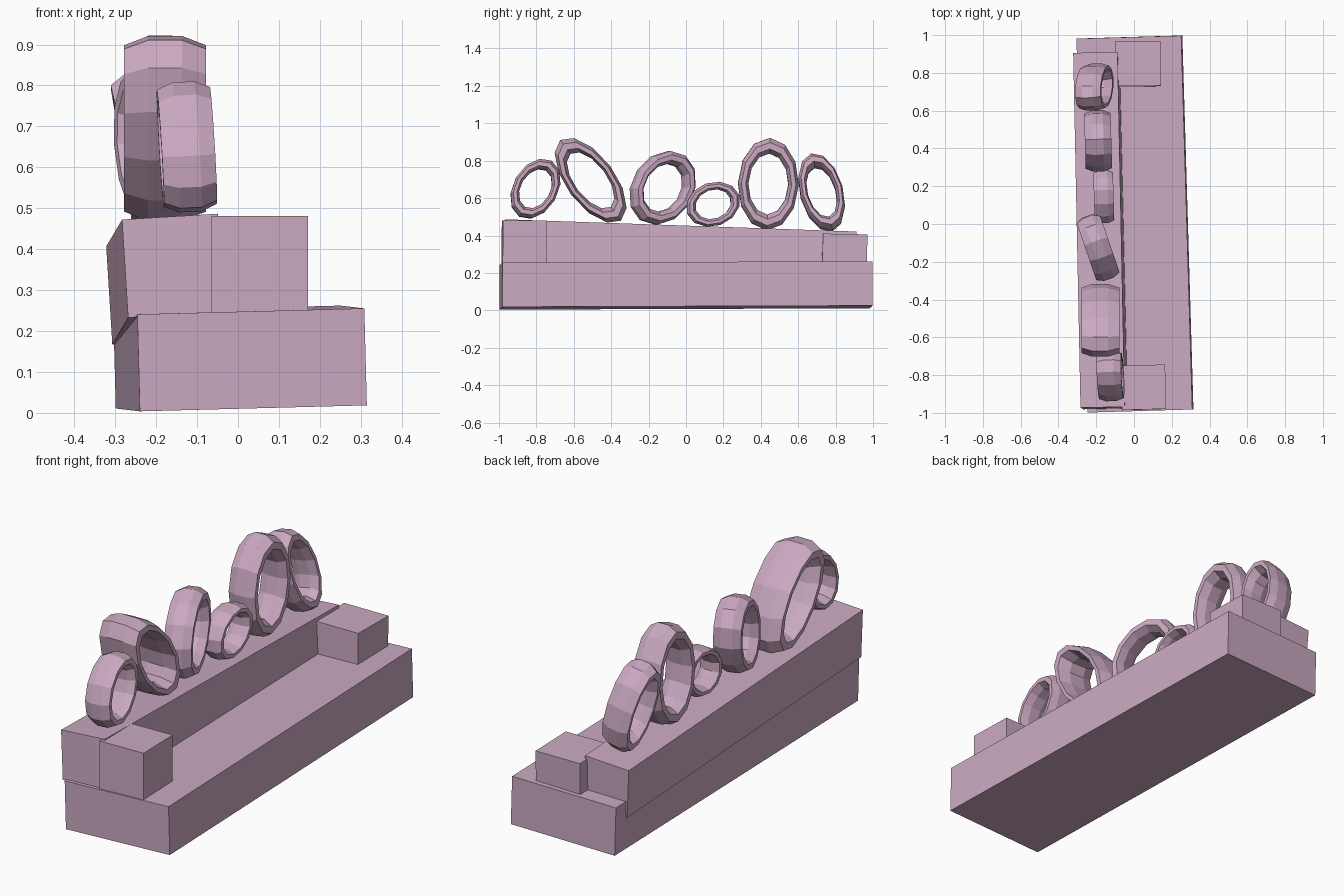
import bpy, bmesh
from math import radians, cos, sin, pi
from mathutils import Matrix, Euler

if "Cube" in bpy.data.objects:
    bpy.data.objects.remove(bpy.data.objects["Cube"])

mat = bpy.data.materials.new("mauve")
mat.diffuse_color = (0.6, 0.4, 0.54, 1)
mat.use_nodes = True
mat.node_tree.nodes["Principled BSDF"].inputs["Base Color"].default_value = mat.diffuse_color


def finish(name, bm, matrix):
    """Turn a bmesh into a flat-shaded object placed by a matrix."""
    bmesh.ops.recalc_face_normals(bm, faces=bm.faces)
    mesh = bpy.data.meshes.new(name)
    bm.to_mesh(mesh)
    bm.free()
    mesh.materials.append(mat)
    obj = bpy.data.objects.new(name, mesh)
    obj.matrix_world = matrix
    bpy.context.collection.objects.link(obj)
    return obj


def place(centre, degrees):
    return Matrix.Translation(centre) @ Euler([radians(d) for d in degrees]).to_matrix().to_4x4()


def block(name, centre, size, degrees):
    bm = bmesh.new()
    bmesh.ops.create_cube(bm, size=1)
    bmesh.ops.scale(bm, vec=size, verts=bm.verts)
    finish(name, bm, place(centre, degrees))


def cushion_ring(name, centre, long, short, half_width, lean, roll=0, yaw=1.7):
    """Oval ring standing in the yz plane: 12 segments, octagonal section."""
    segments, sides, tube = 12, 8, 0.17
    flat = cos(pi / sides)
    bm = bmesh.new()
    rows = []
    for i in range(segments):
        a = 2 * pi * i / segments
        row = []
        for j in range(sides):
            b = 2 * pi * (j + 0.5) / sides
            r = 1 - tube + tube * cos(b) / flat
            row.append(bm.verts.new((half_width * sin(b) / flat,
                                     short * r * sin(a), long * r * cos(a))))
        rows.append(row)
    for i in range(segments):
        p, q = rows[i], rows[(i + 1) % segments]
        for j in range(sides):
            k = (j + 1) % sides
            bm.faces.new((p[j], p[k], q[k], q[j]))
    # lean swings the top towards +y, then roll and yaw
    bmesh.ops.rotate(bm, verts=bm.verts, matrix=Matrix.Rotation(radians(-lean), 3, 'X'))
    finish(name, bm, place(centre, (0, roll, yaw)))


# Slightly skewed seat, backrest and two arms
block("seat_base", (0.005, 0, 0.133), (0.555, 1.98, 0.237), (0.2, -1.5, 1.7))
block("backrest", (-0.178, -0.035, 0.327), (0.235, 1.88, 0.24), (-2, -3.5, 1.3))
block("front_arm", (0.05, -0.865, 0.36), (0.235, 0.235, 0.24), (-0.3, 0, 1.5))
block("back_arm", (0.022, 0.848, 0.288), (0.24, 0.238, 0.24), (-1, 0, 0.5))

# Row of oval rings along the backrest
rings = [
    ((-0.125, -0.805, 0.65), 0.172, 0.12, 0.065, 30, -3, 1.7),
    ((-0.178, -0.51, 0.695), 0.27, 0.13, 0.1, -37, 0, 0),
    ((-0.19, -0.125, 0.655), 0.21, 0.165, 0.065, 35, 0, 19),
    ((-0.16, 0.145, 0.567), 0.148, 0.117, 0.052, 70, 0, 1.7),
    ((-0.19, 0.44, 0.675), 0.247, 0.162, 0.07, 2, 0, 1.7),
    ((-0.21, 0.725, 0.63), 0.215, 0.115, 0.068, -15, -11, 1.7),
]
for n, args in enumerate(rings, 1):
    cushion_ring(f"cushion_ring_{n}", *args)
